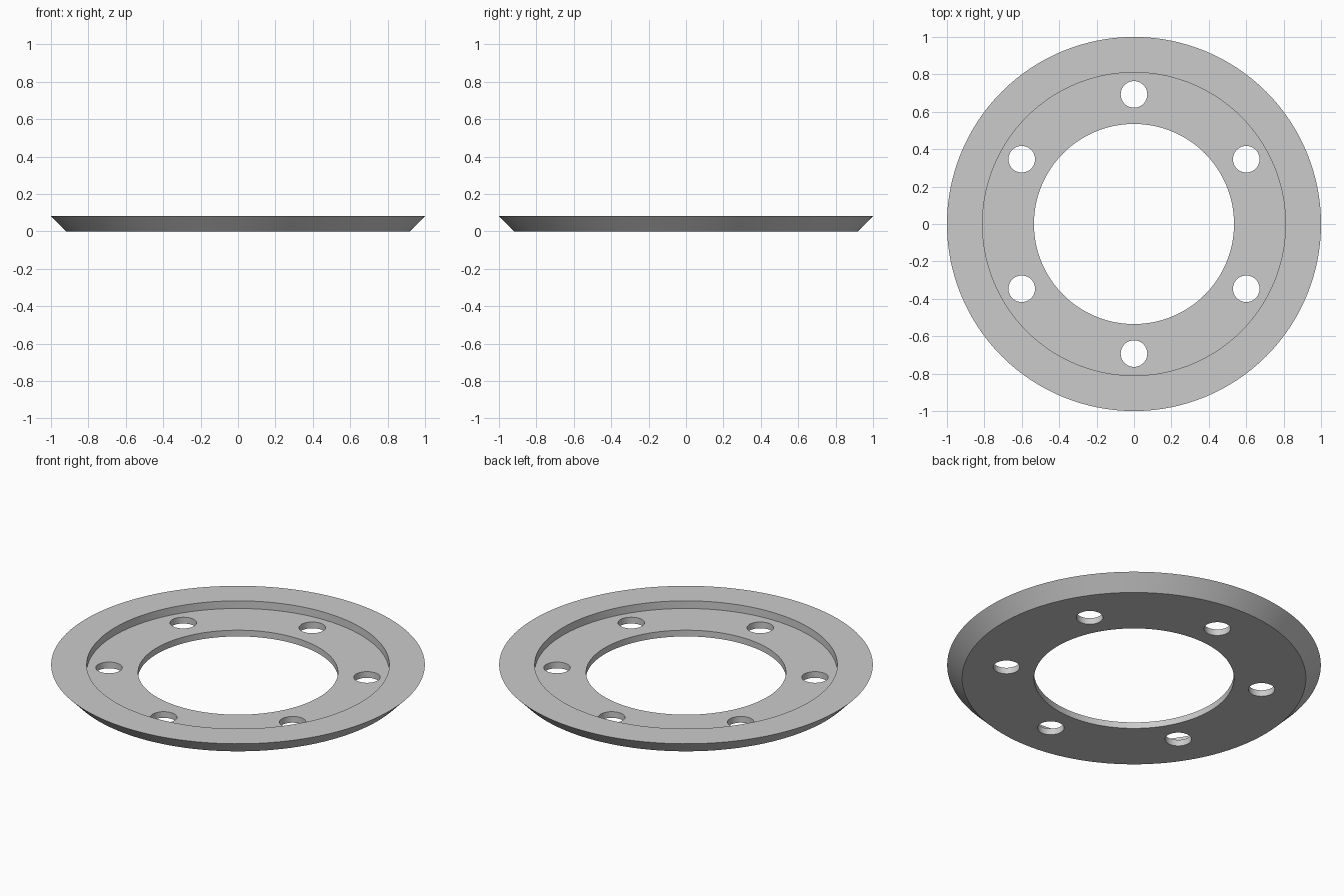
import bpy
import bmesh
import math

if "Cube" in bpy.data.objects:
    bpy.data.objects.remove(bpy.data.objects["Cube"], do_unlink=True)

SIDES = 128
HOLES = 6
HOLE_CIRCLE = 0.693
HOLE_RADIUS = 0.071

grey = bpy.data.materials.new("light grey")
grey.use_nodes = True
grey.diffuse_color = (0.6, 0.6, 0.6, 1)
grey.node_tree.nodes["Principled BSDF"].inputs["Base Color"].default_value = (0.6, 0.6, 0.6, 1)


def revolve(name, profile):
    """Sweep a closed (radius, height) outline around the z axis."""
    bm = bmesh.new()
    rings = []
    for i in range(SIDES):
        a = 2 * math.pi * i / SIDES
        rings.append([bm.verts.new((r * math.cos(a), r * math.sin(a), z)) for r, z in profile])
    n = len(profile)
    for i in range(SIDES):
        here, after = rings[i], rings[(i + 1) % SIDES]
        for j in range(n):
            k = (j + 1) % n
            bm.faces.new((here[j], after[j], after[k], here[k]))
    bmesh.ops.recalc_face_normals(bm, faces=bm.faces)
    mesh = bpy.data.meshes.new(name)
    bm.to_mesh(mesh)
    bm.free()
    obj = bpy.data.objects.new(name, mesh)
    bpy.context.collection.objects.link(obj)
    mesh.materials.append(grey)
    return obj


# Flange ring: bevelled outer rim, raised lip and recessed inner floor
ring = revolve("flange_ring", [(0.535, 0), (0.92, 0), (1, 0.082),
                               (0.81, 0.082), (0.81, 0.037), (0.535, 0.037)])

# Bolt hole cutters, all in one hidden mesh
bm = bmesh.new()
for i in range(HOLES):
    a = math.pi / 2 + 2 * math.pi * i / HOLES
    made = bmesh.ops.create_cone(bm, cap_ends=True, segments=48, radius1=HOLE_RADIUS,
                                 radius2=HOLE_RADIUS, depth=0.4)
    bmesh.ops.translate(bm, verts=made["verts"],
                        vec=(HOLE_CIRCLE * math.cos(a), HOLE_CIRCLE * math.sin(a), 0))
cutter_mesh = bpy.data.meshes.new("bolt_hole_cutters")
bm.to_mesh(cutter_mesh)
bm.free()
cutter_mesh.materials.append(grey)
cutters = bpy.data.objects.new("bolt_hole_cutters", cutter_mesh)
bpy.context.collection.objects.link(cutters)

# Drill the holes, then drop the cutters
drill = ring.modifiers.new("bolt_holes", 'BOOLEAN')
drill.operation = 'DIFFERENCE'
drill.solver = 'EXACT'
drill.object = cutters
bpy.ops.object.select_all(action='DESELECT')
ring.select_set(True)
bpy.context.view_layer.objects.active = ring
bpy.ops.object.modifier_apply(modifier=drill.name)
bpy.data.objects.remove(cutters, do_unlink=True)

# Smooth round walls, sharp rims
bpy.ops.object.shade_smooth_by_angle(angle=math.radians(30))
